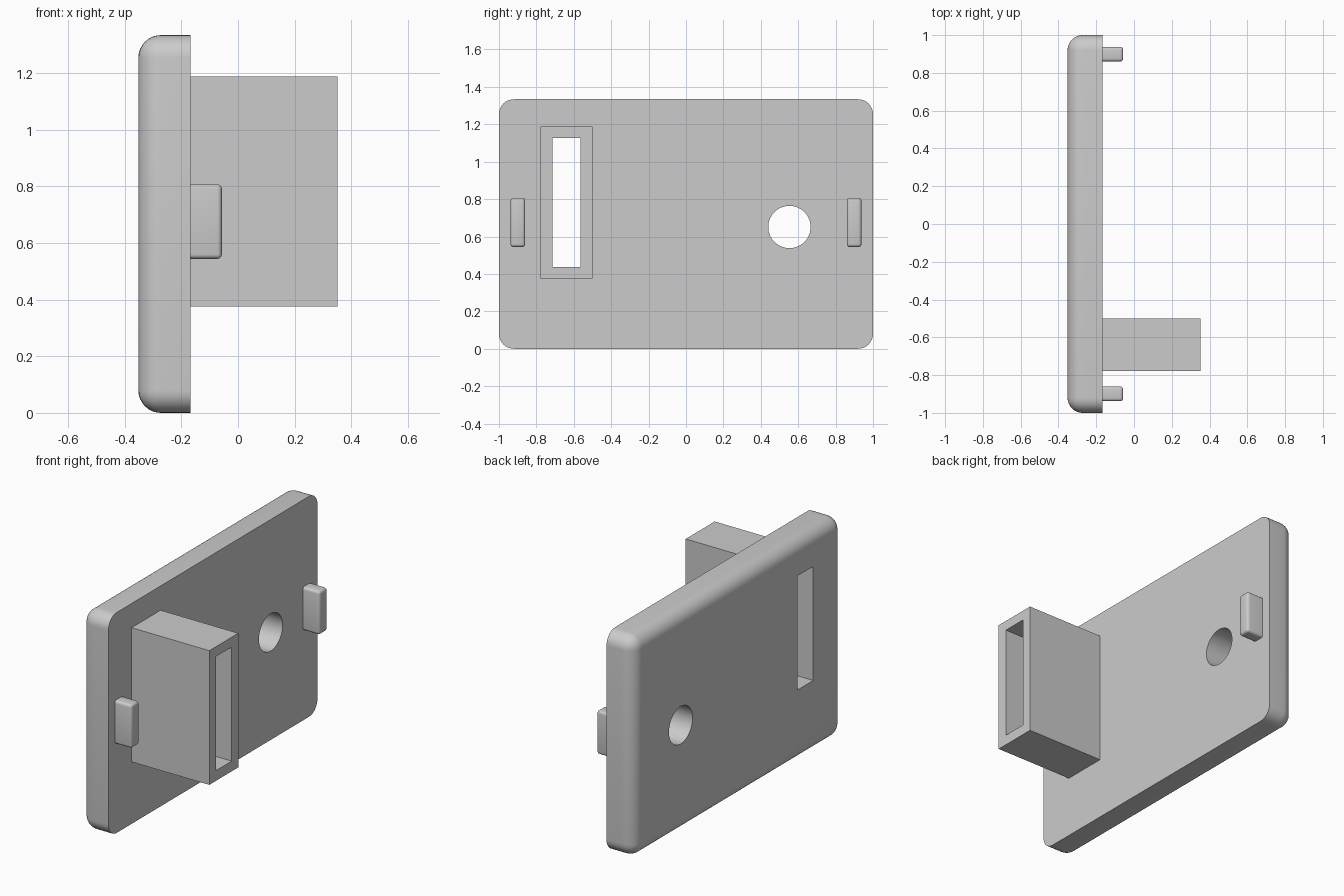
import bpy
import bmesh
import math
from mathutils import Matrix, Vector

default = bpy.data.objects.get("Cube")
if default:
    bpy.data.objects.remove(default, do_unlink=True)

# Single plain grey plastic
grey = bpy.data.materials.new("grey_plastic")
grey.use_nodes = True
colour = (0.6, 0.6, 0.6, 1)
grey.diffuse_color = colour
grey.node_tree.nodes["Principled BSDF"].inputs["Base Color"].default_value = colour


def finish(name, bm):
    mesh = bpy.data.meshes.new(name)
    bm.to_mesh(mesh)
    bm.free()
    mesh.materials.append(grey)
    obj = bpy.data.objects.new(name, mesh)
    bpy.context.collection.objects.link(obj)
    return obj


def box(name, xs, ys, zs, radius=0, segments=6, flat_side=None):
    """Box from ranges; rounds every edge except those around the flat x side."""
    lo, hi = Vector((xs[0], ys[0], zs[0])), Vector((xs[1], ys[1], zs[1]))
    bm = bmesh.new()
    bmesh.ops.create_cube(bm, size=1, matrix=Matrix.Translation((lo + hi) / 2)
                          @ Matrix.Diagonal((*(hi - lo), 1)))
    if radius:
        edges = [e for e in bm.edges
                 if not all(abs(v.co.x - flat_side) < 1e-4 for v in e.verts)]
        bmesh.ops.bevel(bm, geom=edges, offset=radius, segments=segments,
                        profile=0.5, affect='EDGES', clamp_overlap=True)
    return finish(name, bm)


def activate(obj):
    bpy.ops.object.select_all(action='DESELECT')
    obj.select_set(True)
    bpy.context.view_layer.objects.active = obj


def cut(obj, cutter):
    mod = obj.modifiers.new("cut", 'BOOLEAN')
    mod.operation = 'DIFFERENCE'
    mod.solver = 'EXACT'
    mod.object = cutter
    activate(obj)
    bpy.ops.object.modifier_apply(modifier=mod.name)


INNER = -0.168  # flat inner side of the plate

# Cover plate, rounded on its outer side
plate = box("cover_plate", (-0.352, INNER), (-1, 1), (0, 1.334),
            radius=0.08, segments=8, flat_side=INNER)

# Rectangular sleeve behind the slot
sleeve = box("slot_sleeve", (INNER - 0.01, 0.352), (-0.777, -0.5), (0.375, 1.187))

# Slot runs through both the plate and the sleeve
slot = box("slot_cutter", (-0.5, 0.5), (-0.714, -0.563), (0.437, 1.127))
cut(plate, slot)
cut(sleeve, slot)

# Round hole through the plate
bm = bmesh.new()
bmesh.ops.create_cone(bm, cap_ends=True, segments=64, radius1=0.113, radius2=0.113,
                      depth=1, matrix=Matrix.Translation((-0.25, 0.553, 0.651))
                      @ Matrix.Rotation(math.pi / 2, 4, 'Y'))
hole = finish("hole_cutter", bm)
cut(plate, hole)

for cutter in (slot, hole):
    bpy.data.objects.remove(cutter, do_unlink=True)

# Locating tabs near both ends
tabs = [box(name, (INNER - 0.01, -0.057), ys, (0.544, 0.807),
            radius=0.016, segments=4, flat_side=INNER - 0.01)
        for name, ys in (("front_tab", (-0.938, -0.86)), ("back_tab", (0.86, 0.938)))]

# Smooth the rounded edges and the hole wall, keep corners sharp
for obj in [plate, sleeve] + tabs:
    activate(obj)
    bpy.ops.object.shade_smooth_by_angle(angle=math.radians(30))
